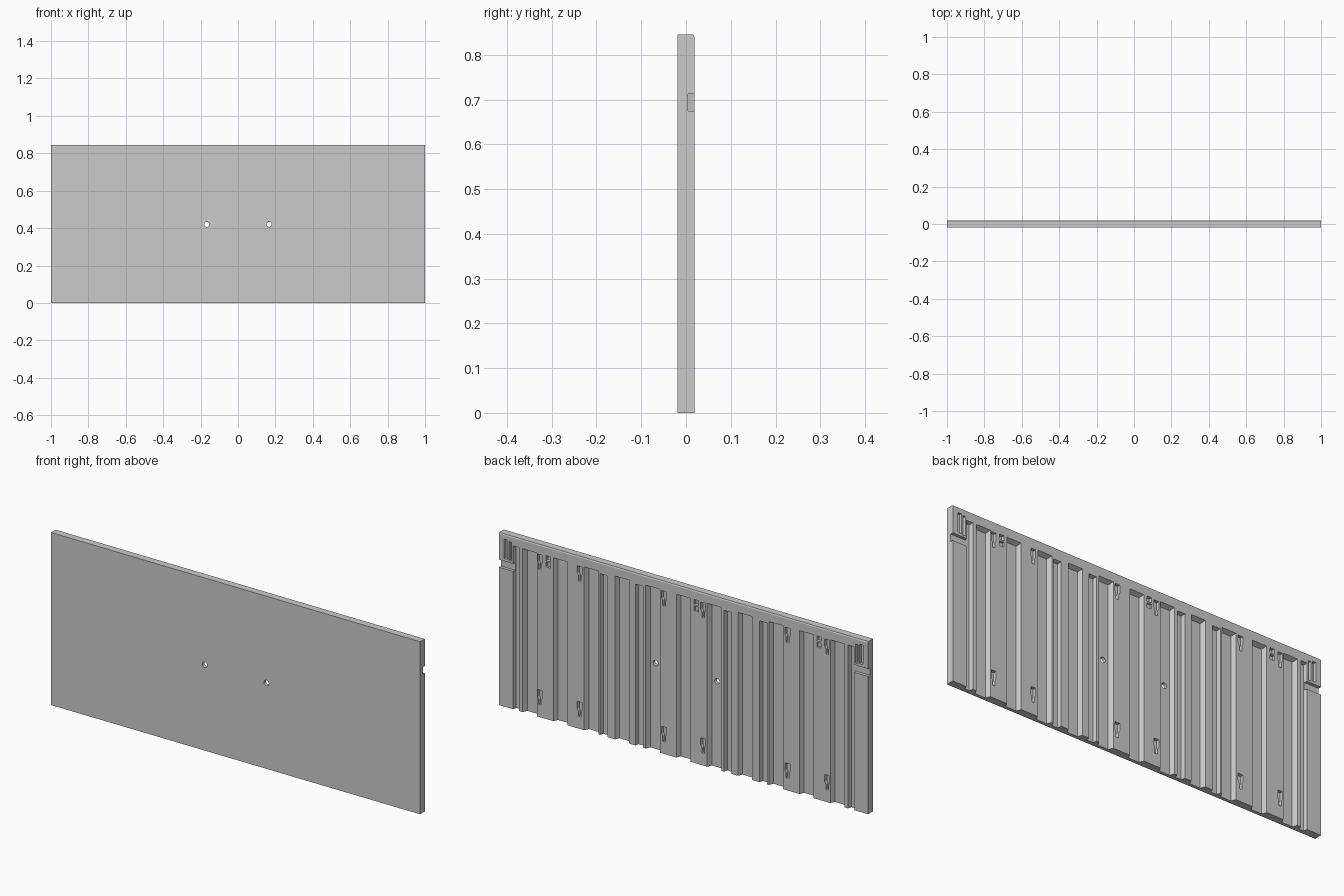
import bpy, bmesh, math

if "Cube" in bpy.data.objects:
    bpy.data.objects.remove(bpy.data.objects["Cube"])

HALF_T = 0.019          # half panel thickness
MOUTH = 0.0195          # cutters start just outside the back face
HEIGHT = 0.845


def prism(bm, ring_a, ring_b):
    """Closed solid between two matching rings of 3D points."""
    a = [bm.verts.new(p) for p in ring_a]
    b = [bm.verts.new(p) for p in ring_b]
    bm.faces.new(a)
    bm.faces.new(b[::-1])
    n = len(a)
    for i in range(n):
        j = (i + 1) % n
        bm.faces.new((a[i], a[j], b[j], b[i]))


def pocket(bm, outline, floor, inner=None):
    """Pocket cut from the back face down to y = floor."""
    inner = inner or outline
    prism(bm, [(x, MOUTH, z) for x, z in outline],
          [(x, floor, z) for x, z in inner])


def rect(x0, x1, z0, z1):
    return [(x0, z0), (x1, z0), (x1, z1), (x0, z1)]


def channel(bm, x, width, top, slope, floor):
    """Vertical groove with sloped walls, open at the bottom."""
    h = width / 2
    pocket(bm, rect(x - h, x + h, -0.02, top), floor,
           rect(x - h + slope, x + h - slope, -0.02, top - slope))


def keyhole(bm, x, top):
    """Hanging slot, wide above and narrow below."""
    right = [(0.013, top), (0.013, top - 0.036), (0.007, top - 0.046), (0.007, top - 0.072)]
    left = [(-a, z) for a, z in reversed(right)]
    pocket(bm, [(x + a, z) for a, z in right + left], 0.003)


def make_object(name, bm):
    bmesh.ops.recalc_face_normals(bm, faces=bm.faces[:])
    mesh = bpy.data.meshes.new(name)
    bm.to_mesh(mesh)
    bm.free()
    ob = bpy.data.objects.new(name, mesh)
    bpy.context.collection.objects.link(ob)
    return ob


def cut(target, cutter):
    cutter.hide_render = True
    mod = target.modifiers.new("cut", 'BOOLEAN')
    mod.operation = 'DIFFERENCE'
    mod.solver = 'EXACT'
    mod.object = cutter
    bpy.context.view_layer.objects.active = target
    bpy.ops.object.modifier_apply(modifier=mod.name)
    bpy.data.objects.remove(cutter, do_unlink=True)


# Panel body: flat front, lightly chamfered top back edge
bm = bmesh.new()
profile = [(-HALF_T, 0), (HALF_T, 0), (HALF_T, HEIGHT - 0.006),
           (HALF_T - 0.0025, HEIGHT), (-HALF_T, HEIGHT)]
prism(bm, [(-1, y, z) for y, z in profile], [(1, y, z) for y, z in profile])
panel = make_object("wall_panel", bm)

# Wide and narrow grooves on the back
bm = bmesh.new()
for i in range(-5, 6):
    channel(bm, i / 6, 0.077, 0.80, 0.010, -0.003)
for s in (-1, 1):
    for x in (0.24, 0.432):
        channel(bm, s * x, 0.042, 0.79, 0.005, 0.0)
    channel(bm, s * 0.908, 0.034, 0.80, 0.005, 0.0)

    # Hanging keyholes, upper and lower rows
    for x in (0.106, 0.563, 0.778):
        for top in (0.796, 0.132):
            keyhole(bm, s * x, top)

    # Upright slots in the top corners
    pocket(bm, rect(s * 0.953, s * 0.972, 0.725, 0.82), 0.005)
    pocket(bm, rect(s * 0.932, s * 0.945, 0.722, 0.815), 0.005)

# Small stepped clip pockets
for x in (-0.734, -0.068, 0.734):
    pocket(bm, rect(x - 0.012, x + 0.012, 0.775, 0.80), 0.003)
    pocket(bm, rect(x - 0.012, x + 0.012, 0.745, 0.768), 0.008)
cut(panel, make_object("groove_cutter", bm))

# Side notches and the two through holes
bm = bmesh.new()
for s in (-1, 1):
    pocket(bm, rect(s * 0.918, s * 1.02, 0.675, 0.712), 0.004)
    ring = [(s / 6 + 0.0135 * math.cos(k * math.tau / 24),
             0.42 + 0.0135 * math.sin(k * math.tau / 24)) for k in range(24)]
    prism(bm, [(x, -0.05, z) for x, z in ring], [(x, 0.05, z) for x, z in ring])
cut(panel, make_object("hole_cutter", bm))
